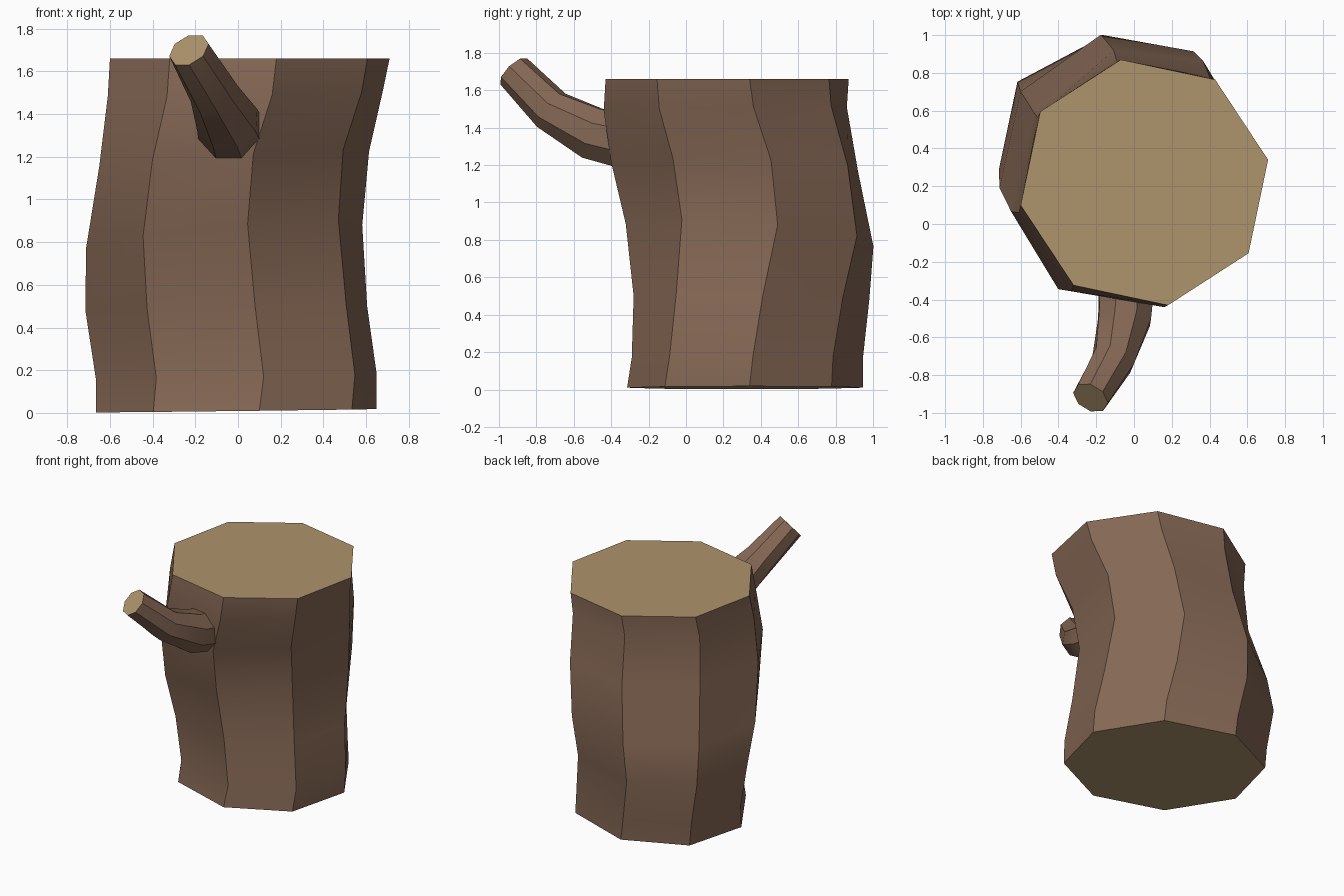
import bpy, bmesh, math
from mathutils import Vector

if "Cube" in bpy.data.objects:
    bpy.data.objects.remove(bpy.data.objects["Cube"])

SIDES = 8


def material(name, rgb):
    m = bpy.data.materials.new(name)
    m.diffuse_color = (*rgb, 1.0)
    m.use_nodes = True
    m.node_tree.nodes["Principled BSDF"].inputs["Base Color"].default_value = m.diffuse_color
    return m


bark = material("brown bark", (0.235, 0.138, 0.090))
wood = material("cut wood", (0.42, 0.295, 0.15))


def tube(name, rings, phase=0.0):
    """Loft octagonal rings, each given as centre plus two half-axes, with cut-wood caps."""
    bm = bmesh.new()
    loops = []
    for c, u, v in rings:
        angles = [math.tau * (k + phase) / SIDES for k in range(SIDES)]
        loops.append([bm.verts.new(c + u * math.cos(a) + v * math.sin(a)) for a in angles])
    for lo, hi in zip(loops, loops[1:]):
        for k in range(SIDES):
            n = (k + 1) % SIDES
            bm.faces.new((lo[k], lo[n], hi[n], hi[k]))
    for end in (loops[0], loops[-1]):
        bm.faces.new(end).material_index = 1
    bmesh.ops.recalc_face_normals(bm, faces=bm.faces[:])
    mesh = bpy.data.meshes.new(name)
    bm.to_mesh(mesh)
    bm.free()
    mesh.materials.append(bark)
    mesh.materials.append(wood)
    ob = bpy.data.objects.new(name, mesh)
    bpy.context.collection.objects.link(ob)
    # smooth along each bark strip, crisp between strips
    bpy.ops.object.select_all(action='DESELECT')
    ob.select_set(True)
    bpy.context.view_layer.objects.active = ob
    bpy.ops.object.shade_smooth_by_angle(angle=math.radians(35))
    return ob


# Trunk: centre, first half-axis, second half-axis of each slightly tilted ring
trunk_rings = [
    ((-0.008, 0.315, 0.010), (0.658, 0.025, 0.008), (-0.108, 0.630, 0.0)),
    ((-0.008, 0.328, 0.170), (0.658, 0.030, 0.010), (-0.128, 0.618, 0.0)),
    ((-0.055, 0.350, 0.490), (0.660, 0.060, 0.010), (-0.135, 0.630, -0.01)),
    ((-0.065, 0.340, 0.825), (0.647, 0.150, 0.055), (-0.110, 0.662, -0.06)),
    ((-0.018, 0.260, 1.190), (0.632, 0.195, 0.035), (-0.090, 0.660, -0.025)),
    ((0.035, 0.210, 1.500), (0.645, 0.150, 0.015), (-0.125, 0.650, 0.01)),
    ((0.055, 0.220, 1.660), (0.655, 0.120, 0.0), (-0.125, 0.650, 0.0)),
]
tube("trunk", [[Vector(p) for p in ring] for ring in trunk_rings])

# Branch stub: path points with radius, bending up and out of the front
path = [
    ((-0.03, -0.20, 1.30), 0.165),
    ((-0.05, -0.50, 1.37), 0.150),
    ((-0.11, -0.72, 1.493), 0.118),
    ((-0.23, -0.92, 1.70), 0.100),
]
points = [Vector(p) for p, r in path]
branch_rings = []
for i, (p, r) in enumerate(path):
    before, after = points[max(i - 1, 0)], points[min(i + 1, len(points) - 1)]
    t = (after - before).normalized()
    u = t.cross(Vector((0, 0, 1))).normalized()
    branch_rings.append((points[i], u * r, u.cross(t) * r))
tube("branch", branch_rings, phase=0.5)
